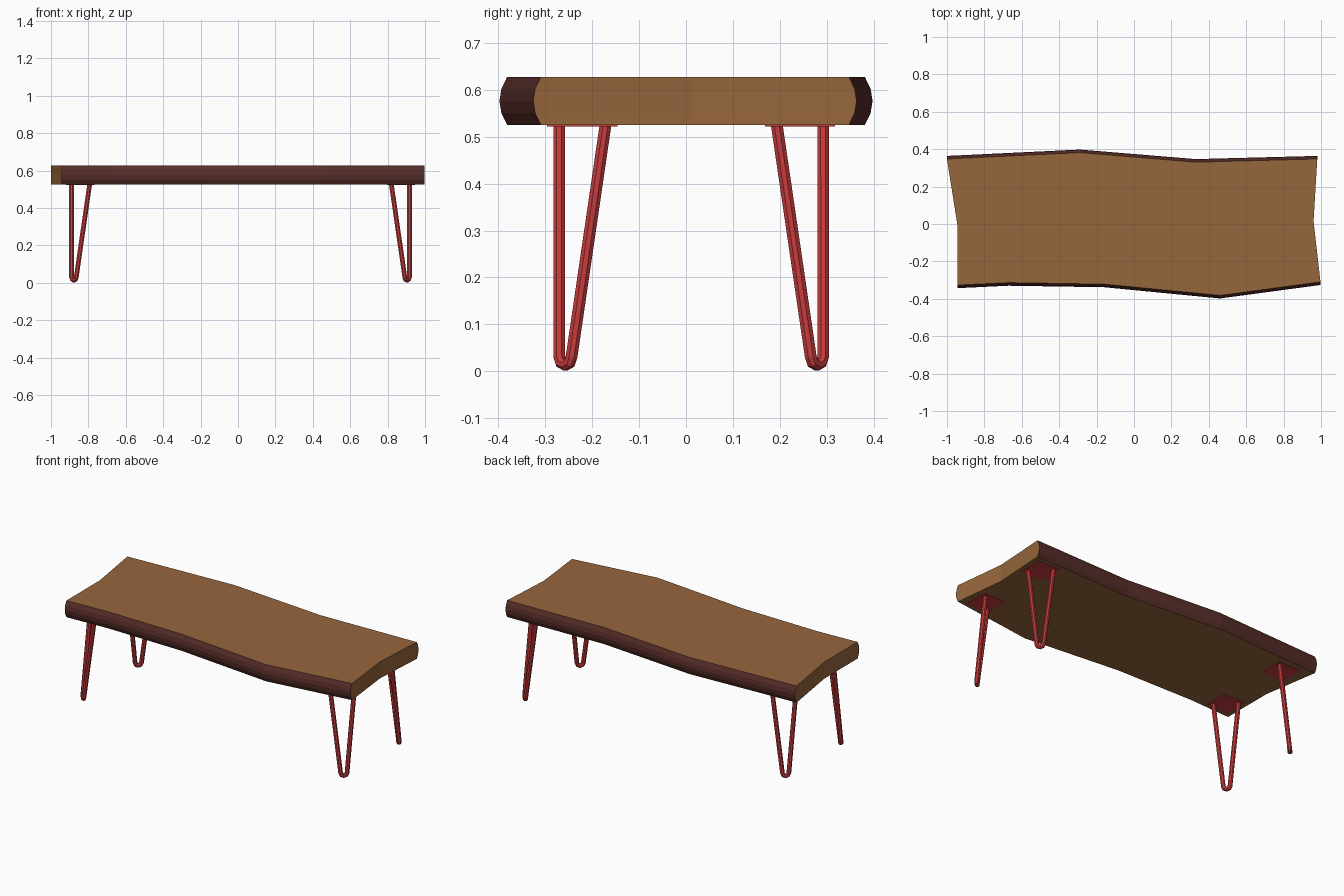
import bpy, bmesh, math
from mathutils import Vector

if "Cube" in bpy.data.objects:
    bpy.data.objects.remove(bpy.data.objects["Cube"])


def material(name, rgb):
    m = bpy.data.materials.new(name)
    m.diffuse_color = (*rgb, 1)
    m.use_nodes = True
    m.node_tree.nodes["Principled BSDF"].inputs["Base Color"].default_value = m.diffuse_color
    return m


WOOD = material("wood", (0.305, 0.133, 0.045))
BARK = material("dark bark", (0.095, 0.027, 0.022))
RED = material("red metal", (0.58, 0.045, 0.047))


def finish(bm, name, *mats):
    bmesh.ops.recalc_face_normals(bm, faces=bm.faces)
    me = bpy.data.meshes.new(name)
    bm.to_mesh(me)
    bm.free()
    for m in mats:
        me.materials.append(m)
    ob = bpy.data.objects.new(name, me)
    bpy.context.collection.objects.link(ob)
    return ob


# Live-edge slab: wavy outline, rounded bark on the long sides, flat cut ends
Z0, Z1 = 0.525, 0.628
front = [(-0.945, -0.343), (-0.67, -0.33), (-0.16, -0.338), (0.46, -0.398), (0.997, -0.326)]
back = [(0.98, 0.364), (0.33, 0.347), (-0.29, 0.398), (-1.0, 0.364)]
outline = [(x, y, 1) for x, y in front] + [(0.96, 0.015, 0)] \
    + [(x, y, 1) for x, y in back] + [(-0.945, 0.0, 0)]
bm = bmesh.new()
levels = []
for t in (0, 0.25, 0.5, 0.75, 1):
    inset = 0.0165 * (2 * t - 1) ** 2
    z = Z0 + (Z1 - Z0) * t
    levels.append([bm.verts.new((x, y - math.copysign(inset, y) * b, z)) for x, y, b in outline])
n = len(outline)
for lo, hi in zip(levels, levels[1:]):
    for i in range(n):
        j = (i + 1) % n
        f = bm.faces.new((lo[i], lo[j], hi[j], hi[i]))
        f.material_index = 1 if outline[i][2] and outline[j][2] else 0
bm.faces.new(levels[0][::-1])
bm.faces.new(levels[-1])
finish(bm, "slab_top", WOOD, BARK)

# Hairpin legs: one bent octagonal rod each, mirrored to four corners
CX, CY, R, SIDES = 0.0135, 0.011, 0.0135, 8
a, b = Vector((0.9035, 0.255, 0.0315)), Vector((0.878, 0.2815, 0.0315))
path = [Vector((0.9035, 0.182, Z0 + 0.005))]
for k in range(5):
    ang = math.pi * k / 4
    p = a.lerp(b, (1 - math.cos(ang)) / 2)
    p.z -= 0.018 * math.sin(ang)
    path.append(p)
path.append(Vector((0.806, 0.2815, Z0 + 0.005)))


def rod(bm, pts, normal):
    rings = []
    for i, p in enumerate(pts):
        d1 = (p - pts[max(i - 1, 0)]).normalized()
        d2 = (pts[min(i + 1, len(pts) - 1)] - p).normalized()
        tan = (d1 + d2).normalized()
        side = tan.cross(normal).normalized()
        up = side.cross(tan)
        rings.append([bm.verts.new(p + R * (math.cos(q) * side + math.sin(q) * up))
                      for q in (2 * math.pi * (s + 0.5) / SIDES for s in range(SIDES))])
    for r1, r2 in zip(rings, rings[1:]):
        for s in range(SIDES):
            t = (s + 1) % SIDES
            bm.faces.new((r1[s], r1[t], r2[t], r2[s]))
    bm.faces.new(rings[0])
    bm.faces.new(rings[-1])


for ny, sy in (("front", -1), ("back", 1)):
    for nx, sx in (("left", -1), ("right", 1)):
        pts = [Vector((CX + sx * p.x, CY + sy * p.y, p.z)) for p in path]
        bm = bmesh.new()
        rod(bm, pts, Vector((sx, sy, 0)).normalized())
        finish(bm, f"{ny}_{nx}_leg", RED)

        # Thin square mounting plate under the slab
        bm = bmesh.new()
        bmesh.ops.create_cube(bm, size=1)
        bmesh.ops.scale(bm, vec=(0.15, 0.15, 0.006), verts=bm.verts)
        bmesh.ops.translate(bm, vec=(CX + sx * 0.857, CY + sy * 0.232, Z0), verts=bm.verts)
        finish(bm, f"{ny}_{nx}_plate", RED)
